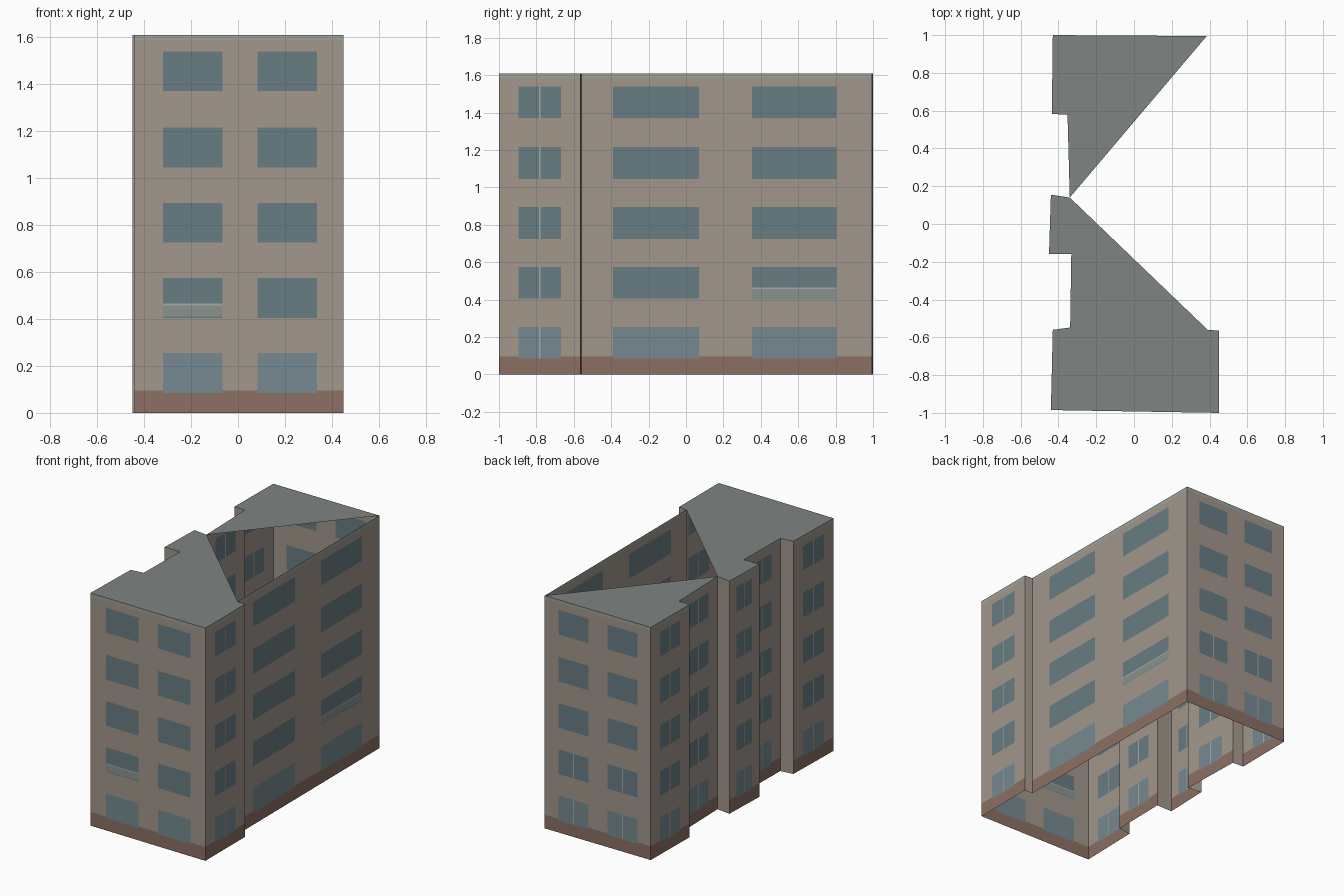
import bpy
import bmesh

if "Cube" in bpy.data.objects:
    bpy.data.objects.remove(bpy.data.objects["Cube"])

H = 1.61
COLOURS = {
    "plaster": (0.36, 0.31, 0.26), "brick": (0.26, 0.16, 0.125),
    "glass": (0.14, 0.205, 0.23), "ground_glass": (0.18, 0.25, 0.28),
    "trim": (0.34, 0.36, 0.31), "panel": (0.25, 0.29, 0.27),
    "frame": (0.38, 0.40, 0.38), "roofing": (0.21, 0.23, 0.22),
}
MATS = {}
for key, rgb in COLOURS.items():
    MATS[key] = bpy.data.materials.new(key)
    MATS[key].diffuse_color = (*rgb, 1)
NAMES = list(COLOURS)
FLOORS = [(0.085, 0.255), (0.405, 0.575), (0.725, 0.895), (1.045, 1.215), (1.37, 1.54)]


def finish(name, bm, mats):
    mesh = bpy.data.meshes.new(name)
    bm.to_mesh(mesh)
    bm.free()
    for m in mats:
        mesh.materials.append(MATS[m])
    obj = bpy.data.objects.new(name, mesh)
    bpy.context.collection.objects.link(obj)


def wall(name, p, q, patches):
    """Flat wall from p to q, split along the edges of coloured patches (u0, u1, z0, z1, colour)."""
    us = sorted({0, 1} | {u for r in patches for u in r[:2]})
    zs = sorted({0, H} | {z for r in patches for z in r[2:4]})
    bm = bmesh.new()
    grid = [[bm.verts.new((p[0] + (q[0] - p[0]) * u, p[1] + (q[1] - p[1]) * u, z))
             for z in zs] for u in us]
    for i in range(len(us) - 1):
        for j in range(len(zs) - 1):
            f = bm.faces.new((grid[i][j], grid[i + 1][j], grid[i + 1][j + 1], grid[i][j + 1]))
            u, z = (us[i] + us[i + 1]) / 2, (zs[j] + zs[j + 1]) / 2
            for u0, u1, z0, z1, colour in patches:      # later patches lie on top
                if u0 < u < u1 and z0 < z < z1:
                    f.material_index = NAMES.index(colour)
    finish(name, bm, NAMES)


def facade(columns, mullion_floors=(), balcony=None):
    """Brick base, top trim, window columns, optional mullions and one balcony panel."""
    out = [(0, 1, 0, 0.095, "brick"), (0, 1, 1.585, H, "trim")]
    for c, (a, b) in enumerate(columns):
        for n, (z0, z1) in enumerate(FLOORS):
            out.append((a, b, z0, z1, "glass" if n else "ground_glass"))
            if n in mullion_floors:
                mid, w = (a + b) / 2, (b - a) * 0.02
                out.append((mid - w, mid + w, z0, z1, "frame"))
        if c == balcony:
            out += [(a, b, 0.41, 0.457, "panel"), (a, b, 0.457, 0.465, "frame")]
    return out


single = facade([(0.24, 0.76)], range(5))
front = facade([(0.135, 0.42), (0.588, 0.872)], balcony=0)
side = facade([(0.109, 0.405), (0.587, 0.878)], balcony=1)
back = facade([(0.13, 0.415), (0.59, 0.875)], (0, 1))

# Footprint corners, counter-clockwise, with the wall that starts at each
PLAN = [
    ((-0.44, -0.985), "front_wall", front),
    ((0.45, -1.0), "right_bay_wall", single),
    ((0.45, -0.565), "right_step", []),
    ((0.39, -0.56), "right_wall", side),
    ((0.385, 0.995), "back_wall", back),
    ((-0.43, 1.0), "left_back_bay", single),
    ((-0.435, 0.583), "left_back_return", []),
    ((-0.352, 0.578), "left_back_recess", single),
    ((-0.34, 0.14), "left_middle_return_back", []),
    ((-0.44, 0.155), "left_middle_bay", single),
    ((-0.45, -0.16), "left_middle_return_front", []),
    ((-0.332, -0.16), "left_front_recess", single),
    ((-0.338, -0.548), "left_front_return", []),
    ((-0.43, -0.56), "left_front_bay", single),
]
for i, (p, name, patches) in enumerate(PLAN):
    wall(name, p, PLAN[(i + 1) % len(PLAN)][0], patches)


# Two roof pieces meeting at one corner, leaving the triangular opening
def roof(name, corners):
    bm = bmesh.new()
    bm.faces.new([bm.verts.new((*PLAN[i][0], H)) for i in corners])
    finish(name, bm, ["roofing"])


roof("front_roof", [0, 1, 2, 3, 8, 9, 10, 11, 12, 13])
roof("back_roof", [4, 5, 6, 7, 8])

for m in bpy.data.materials:
    if m.users and not m.is_grease_pencil:
        m.use_nodes = True
        m.node_tree.nodes["Principled BSDF"].inputs["Base Color"].default_value = m.diffuse_color
